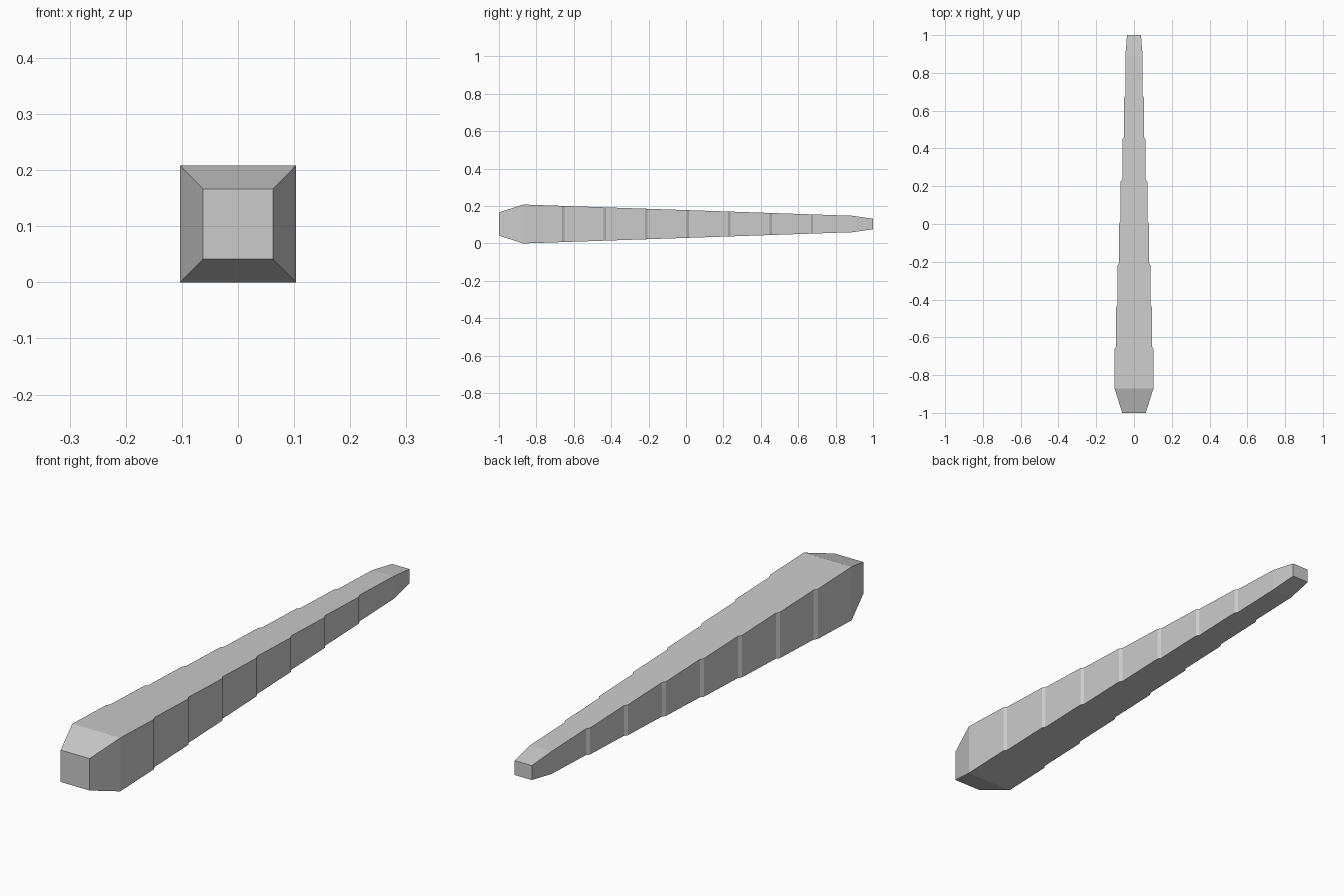
import bpy, bmesh

cube = bpy.data.objects.get("Cube")
if cube:
    bpy.data.objects.remove(cube, do_unlink=True)

# Single plain grey material
GREY = (0.6, 0.6, 0.6, 1.0)
mat = bpy.data.materials.new("plain grey")
mat.use_nodes = True
mat.diffuse_color = GREY
mat.node_tree.nodes["Principled BSDF"].inputs["Base Color"].default_value = GREY

MID_Z = 0.104
FRONT_Y, BACK_Y = -0.87, 0.89      # ends of the straight taper
STEP = 0.013                       # length of each small side step


def half_height(y):
    """Height tapers evenly along the shaft."""
    t = (y - FRONT_Y) / (BACK_Y - FRONT_Y)
    return 0.104 + (0.044 - 0.104) * t


# Cross-sections: (y, half width, half height)
sections = [(-1.0, 0.062, 0.062), (FRONT_Y, 0.103, half_height(FRONT_Y))]
width = 0.103
for i in range(7):
    y = -0.662 + 0.2215 * i
    sections.append((y, width, half_height(y)))
    width -= 0.0082
    sections.append((y + STEP, width, half_height(y + STEP)))
sections += [(BACK_Y, width, half_height(BACK_Y)), (1.0, 0.037, 0.028)]

# Loft the square sections into one closed tapered shaft
bm = bmesh.new()
rings = [[bm.verts.new((sx * w, y, MID_Z + sz * h))
          for sx, sz in ((-1, -1), (1, -1), (1, 1), (-1, 1))]
         for y, w, h in sections]
for a, b in zip(rings, rings[1:]):
    for k in range(4):
        n = (k + 1) % 4
        bm.faces.new((a[k], a[n], b[n], b[k]))
bm.faces.new(rings[0])
bm.faces.new(rings[-1])
bmesh.ops.recalc_face_normals(bm, faces=bm.faces)

mesh = bpy.data.meshes.new("stepped_shaft")
bm.to_mesh(mesh)
bm.free()
mesh.materials.append(mat)
shaft = bpy.data.objects.new("stepped_shaft", mesh)
bpy.context.collection.objects.link(shaft)
